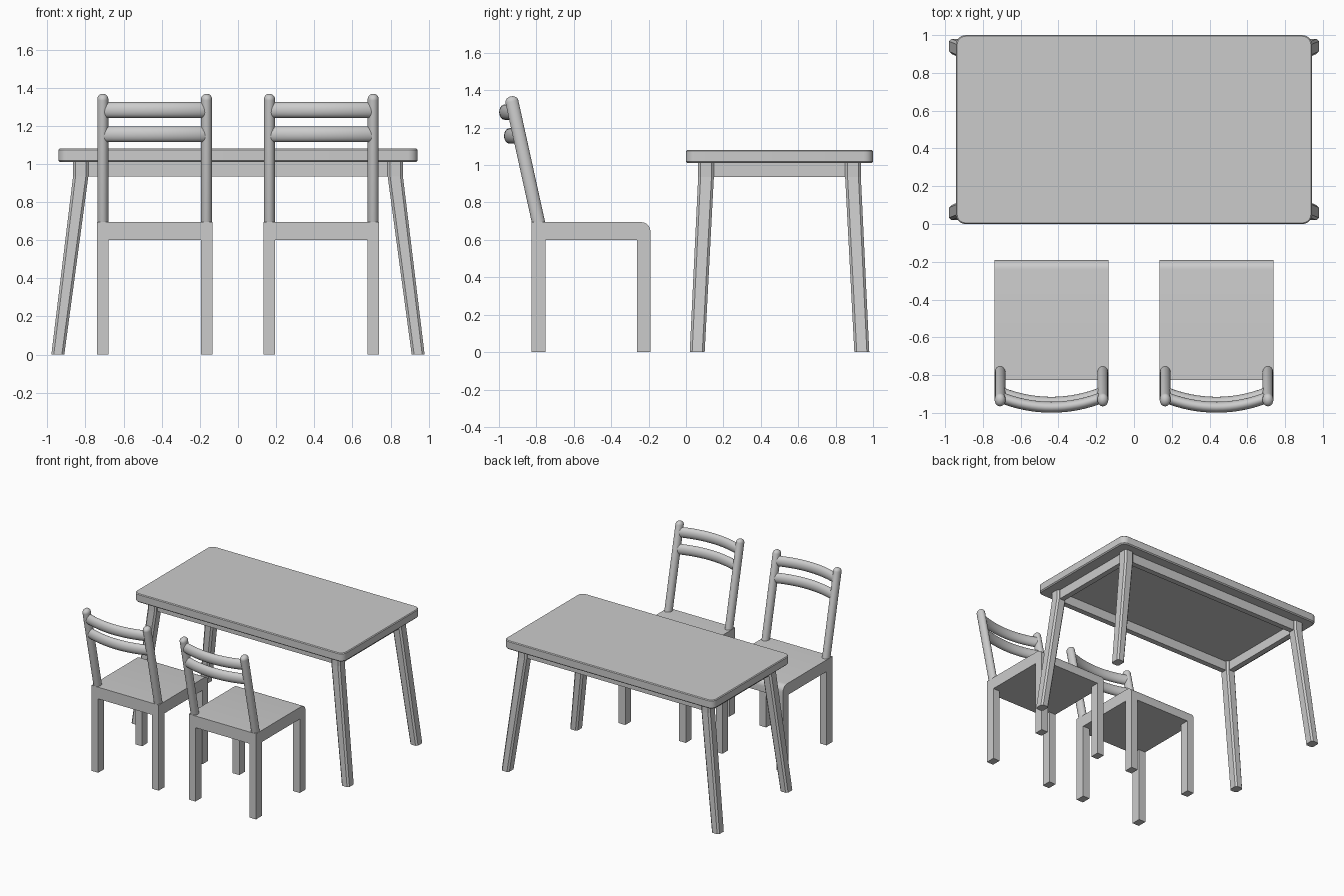
import bpy, bmesh, math
from mathutils import Vector

if "Cube" in bpy.data.objects:
    bpy.data.objects.remove(bpy.data.objects["Cube"])


def finish(name, bm, smooth=False):
    bmesh.ops.recalc_face_normals(bm, faces=bm.faces)
    me = bpy.data.meshes.new(name)
    bm.to_mesh(me)
    bm.free()
    ob = bpy.data.objects.new(name, me)
    bpy.context.collection.objects.link(ob)
    if smooth:
        bpy.context.view_layer.objects.active = ob
        bpy.ops.object.select_all(action='DESELECT')
        ob.select_set(True)
        bpy.ops.object.shade_smooth_by_angle(angle=math.radians(40))
    return ob


def loft(name, rings, smooth=False):
    """Skin a list of equal-length point rings and cap both ends."""
    bm = bmesh.new()
    vs = [[bm.verts.new(p) for p in r] for r in rings]
    n = len(vs[0])
    for a, b in zip(vs, vs[1:]):
        for i in range(n):
            j = (i + 1) % n
            bm.faces.new((a[i], a[j], b[j], b[i]))
    bm.faces.new(vs[0][::-1])
    bm.faces.new(vs[-1])
    return finish(name, bm, smooth)


def box(name, x0, x1, y0, y1, z0, z1):
    rect = [(x0, y0), (x1, y0), (x1, y1), (x0, y1)]
    return loft(name, [[(x, y, z) for x, y in rect] for z in (z0, z1)])


def rounded_rect(cx, cy, hx, hy, r, seg):
    pts = []
    for k, (sx, sy) in enumerate([(1, 1), (-1, 1), (-1, -1), (1, -1)]):
        for i in range(seg + 1):
            a = math.pi / 2 * (k + i / seg)
            pts.append((cx + sx * (hx - r) + r * math.cos(a),
                        cy + sy * (hy - r) + r * math.sin(a)))
    return pts


# table top: rounded corners, slightly softened rims
def top_ring(inset, z):
    return [(x, y, z) for x, y in
            rounded_rect(0, 0.5, 0.942 - inset, 0.5 - inset, 0.05 - inset, 6)]


loft("table_top", [top_ring(0.008, 1.01), top_ring(0, 1.018),
                   top_ring(0, 1.074), top_ring(0.006, 1.08)], True)

# splayed table legs with chamfered edges and an upright head
for sx in (-1, 1):
    for sy, side in ((-1, "front"), (1, "back")):
        rings = []
        for x, y, hx, hy, z in ((0.945, 0.44, 0.034, 0.04, 0),
                                (0.825, 0.393, 0.04, 0.042, 0.935),
                                (0.825, 0.393, 0.04, 0.042, 1.012)):
            rings.append([(px, py, z) for px, py in
                          rounded_rect(sx * x, 0.5 + sy * y, hx, hy, 0.013, 1)])
        loft(f"table_{side}_leg", rings)

# apron rails between the leg heads
for s in (-1, 1):
    y = 0.5 + s * 0.393
    box("long_apron", -0.80, 0.80, y - 0.022, y + 0.022, 0.935, 1.012)
    x = s * 0.825
    box("short_apron", x - 0.022, x + 0.022, 0.13, 0.87, 0.935, 1.012)


def chair(cx):
    w = 0.302
    # seat slab with rounded front edge
    r = 0.05
    prof = [(-0.825, 0.60), (-0.19, 0.60)]
    prof += [(-0.19 - r + r * math.cos(a), 0.695 - r + r * math.sin(a))
             for a in (math.pi / 2 * i / 6 for i in range(7))]
    prof.append((-0.825, 0.695))
    loft("seat", [[(cx + s * w, y, z) for y, z in prof] for s in (-1, 1)], True)

    for s in (-1, 1):
        # square legs
        xa, xb = sorted((cx + s * w, cx + s * (w - 0.06)))
        box("chair_front_leg", xa, xb, -0.262, -0.19, 0, 0.60)
        box("chair_back_leg", xa, xb, -0.825, -0.75, 0, 0.60)
        # leaning round back posts with domed tops
        base = Vector((cx + s * (w - 0.03), -0.788, 0.69))
        tip = Vector((cx + s * (w - 0.03), -0.931, 1.34))
        d = (tip - base).normalized()
        n = Vector((0, d.z, -d.y))

        def ring(c, k):
            return [c + Vector((0.029 * k * math.cos(a), 0, 0)) + n * (0.035 * k * math.sin(a))
                    for a in (math.tau * i / 20 for i in range(20))]
        # foot ring is cut level with the seat
        foot = [p - d * ((p.z - 0.69) / d.z) for p in ring(base, 1)]
        rings = [foot]
        for i in range(6):
            a = math.pi / 2 * i / 5.3
            rings.append(ring(tip + d * (0.028 * math.sin(a)), math.cos(a)))
        loft("back_post", rings, True)

    # bowed oval slats
    half = w - 0.03
    for z, y in ((1.283, -0.917), (1.156, -0.891)):
        rings = []
        for i in range(17):
            t = -1 + 2 * i / 16
            cy = y - 0.053 * (1 - t * t)
            tang = Vector((half, 0.106 * t, 0)).normalized()
            side = Vector((-tang.y, tang.x, 0))
            rings.append([Vector((cx + half * t, cy, z)) + side * (0.029 * math.cos(a))
                          + Vector((0, 0, 0.041 * math.sin(a)))
                          for a in (math.tau * k / 20 for k in range(20))])
        loft("back_slat", rings, True)


for cx in (-0.437, 0.437):
    chair(cx)
